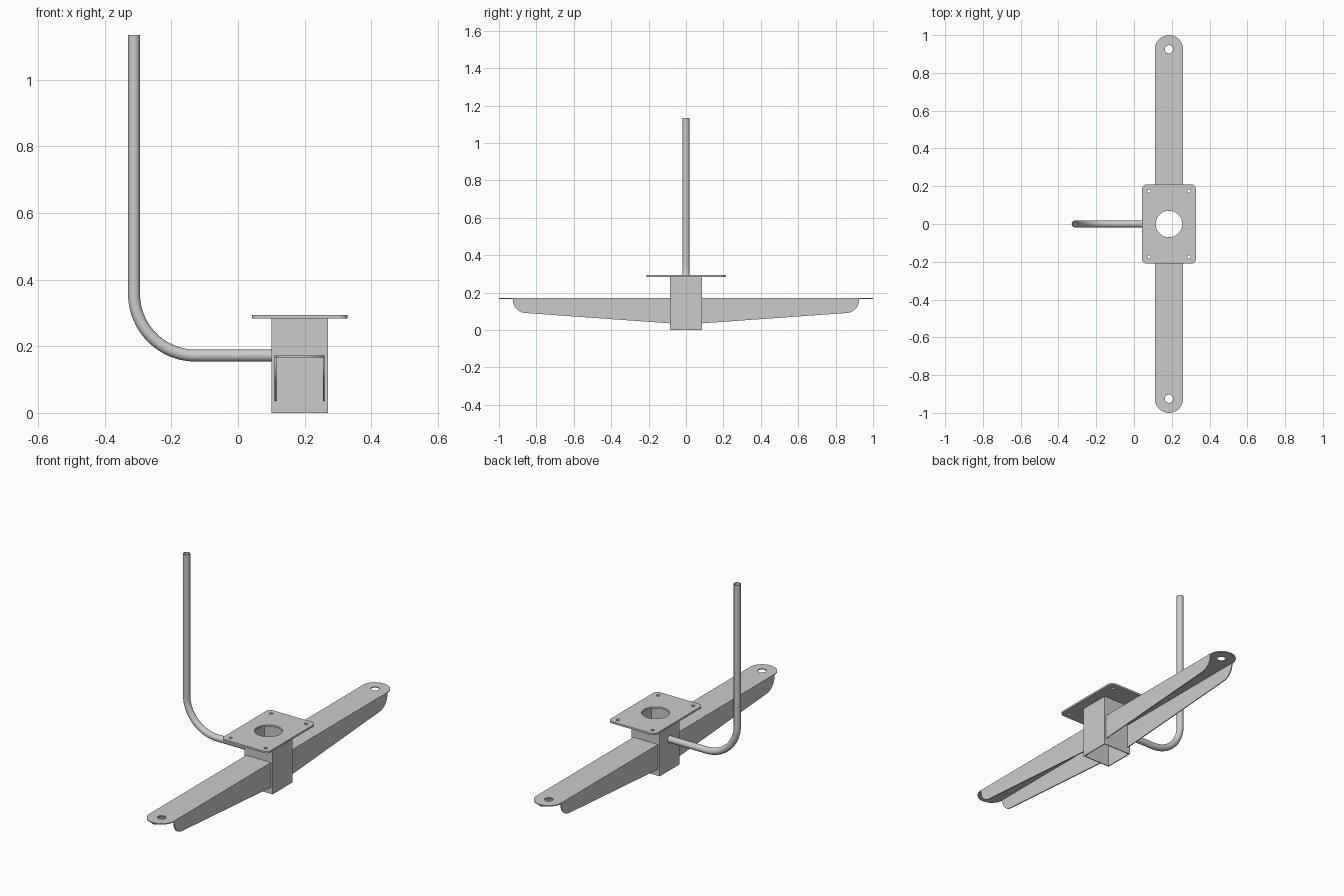
import bpy, bmesh
from math import sin, cos, pi
from mathutils import Matrix, Vector

if "Cube" in bpy.data.objects:
    bpy.data.objects.remove(bpy.data.objects["Cube"])

CX = 0.185          # x centre of post, plate and arms
HALF = 0.085        # half width of the square post
WALL = 0.005


def arc(cx, cy, r, a0, a1, n):
    return [(cx + r * cos(a0 + (a1 - a0) * i / n), cy + r * sin(a0 + (a1 - a0) * i / n)) for i in range(n + 1)]


def circle(cx, cy, r, n=32):
    return arc(cx, cy, r, 0, 2 * pi, n)[:-1]


def rect(hx, hy):
    return [(-hx, -hy), (hx, -hy), (hx, hy), (-hx, hy)]


def finish(name, bm):
    bmesh.ops.remove_doubles(bm, verts=bm.verts, dist=1e-5)
    bmesh.ops.recalc_face_normals(bm, faces=bm.faces)
    mesh = bpy.data.meshes.new(name)
    bm.to_mesh(mesh)
    bm.free()
    ob = bpy.data.objects.new(name, mesh)
    bpy.context.collection.objects.link(ob)
    bpy.ops.object.select_all(action='DESELECT')
    ob.select_set(True)
    bpy.context.view_layer.objects.active = ob
    bpy.ops.object.shade_smooth_by_angle(angle=0.6)
    return ob


def extrude(name, loops, thickness, matrix):
    """Fill 2D loops (later loops are holes), extrude symmetrically, place by matrix."""
    cu = bpy.data.curves.new(name, 'CURVE')
    cu.dimensions = '2D'
    cu.fill_mode = 'BOTH'
    cu.extrude = thickness / 2
    for pts in loops:
        sp = cu.splines.new('POLY')
        sp.points.add(len(pts) - 1)
        for p, (x, y) in zip(sp.points, pts):
            p.co = (x, y, 0, 1)
        sp.use_cyclic_u = True
    tmp = bpy.data.objects.new(name + "_outline", cu)
    bpy.context.collection.objects.link(tmp)
    mesh = bpy.data.meshes.new_from_object(tmp.evaluated_get(bpy.context.evaluated_depsgraph_get()))
    bpy.data.objects.remove(tmp)
    bm = bmesh.new()
    bm.from_mesh(mesh)
    bpy.data.meshes.remove(mesh)
    bm.transform(matrix)
    return finish(name, bm)


# Hollow square post
extrude("post", [rect(HALF, HALF), rect(HALF - WALL, HALF - WALL)], 0.284,
        Matrix.Translation((CX, 0, 0.142)))

# Top mounting plate with rounded corners, centre bore and four bolt holes
px, py, pr = 0.143, 0.21, 0.026
outline = []
for k, (sx, sy) in enumerate([(1, 1), (-1, 1), (-1, -1), (1, -1)]):
    outline += arc(sx * (px - pr), sy * (py - pr), pr, k * pi / 2, (k + 1) * pi / 2, 8)
bolts = [circle(sx * 0.106, sy * 0.175, 0.009, 20) for sx in (-1, 1) for sy in (-1, 1)]
extrude("mounting_plate", [outline, circle(0, 0, 0.07, 48)] + bolts, 0.01,
        Matrix.Translation((CX, 0, 0.289)))

# Two tapered channel arms: top strip with round end, and two side flanges each
r, top = 0.075, 0.172
strip = [(r, HALF)] + arc(0, 1 - r, r, 0, pi, 32) + [(-r, HALF)]
flange = [(HALF, 0.036), (0.857, 0.091)] + arc(0.855, 0.161, 0.07, -pi / 2 + 0.07, 0, 10) \
    + [(0.925, top - WALL), (HALF, top - WALL)]
yz_to_world = Matrix(((0, 0, 1, 0), (1, 0, 0, 0), (0, 1, 0, 0), (0, 0, 0, 1)))
for side, s in (("back", 1), ("front", -1)):
    turn = Matrix.Diagonal((1, s, 1, 1))
    extrude("arm_top_" + side, [strip, circle(0, 0.925, 0.022)], WALL,
            turn @ Matrix.Translation((CX, 0, top - WALL / 2)))
    for edge, e in (("left", -1), ("right", 1)):
        extrude(f"arm_flange_{side}_{edge}", [flange], WALL,
                turn @ Matrix.Translation((CX + e * (r - WALL / 2), 0, 0)) @ yz_to_world)

# Bent hollow pipe rising from the side of the post
R, vx, hz = 0.185, -0.312, 0.172
path = [(CX - HALF + 0.002, hz, pi / 2)]
for i in range(25):
    a = pi / 2 * i / 24
    path.append((vx + R - R * sin(a), hz + R - R * cos(a), pi / 2 - a))
path.append((vx, 1.135, 0))
bm = bmesh.new()
N = 32
shells = []
for rad in (0.018, 0.0145):
    rings = []
    for x, z, a in path:
        n = Vector((cos(a), 0, sin(a)))
        rings.append([bm.verts.new(Vector((x, 0, z)) + n * rad * cos(2 * pi * j / N)
                                   + Vector((0, rad * sin(2 * pi * j / N), 0))) for j in range(N)])
    shells.append(rings)
outer, inner = shells
pairs = [(s[i], s[i + 1]) for s in shells for i in range(len(path) - 1)]
pairs += [(outer[0], inner[0]), (outer[-1], inner[-1])]
for p, q in pairs:
    for j in range(N):
        k = (j + 1) % N
        bm.faces.new((p[j], p[k], q[k], q[j]))
finish("bent_pipe", bm)
